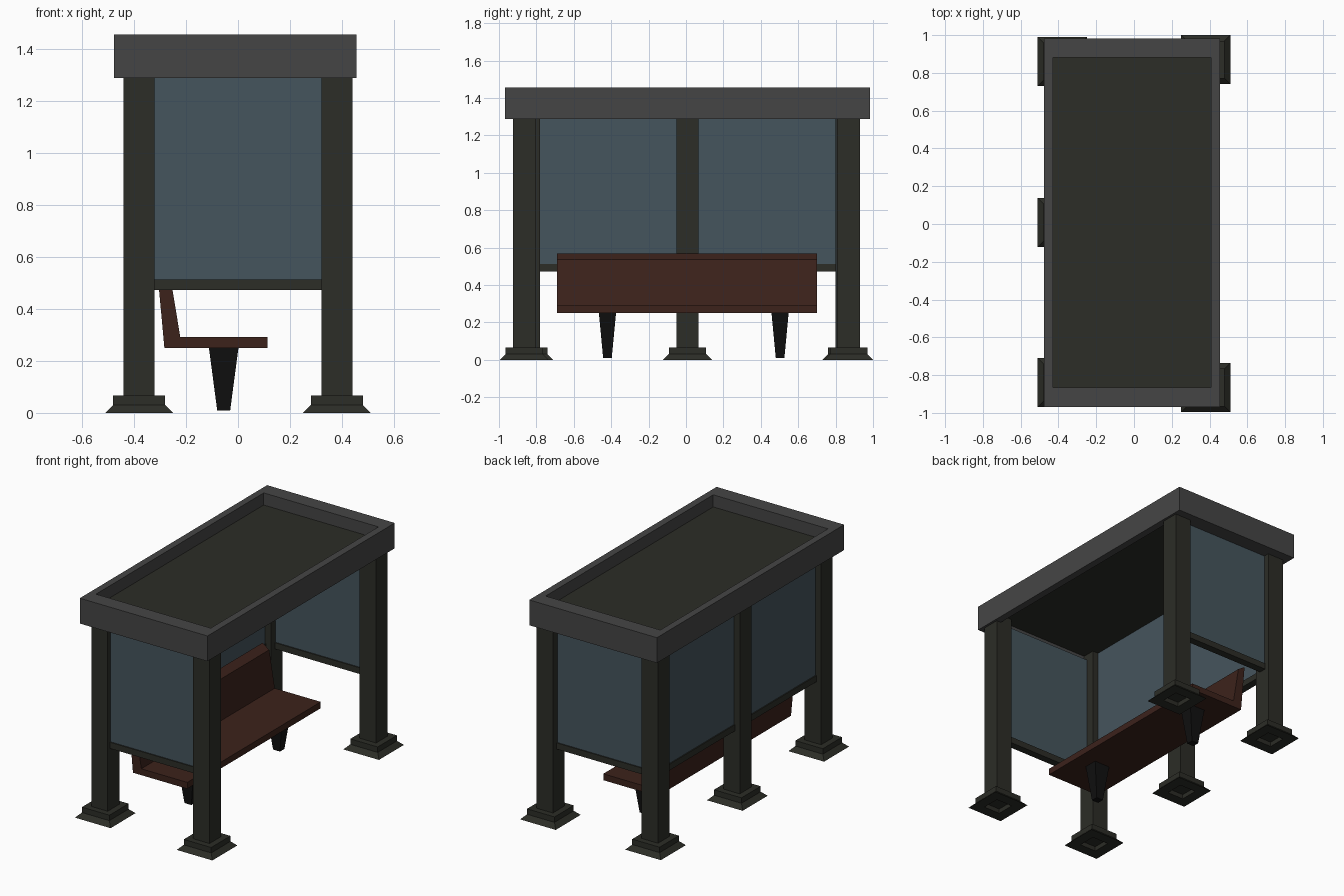
import bpy, bmesh

if "Cube" in bpy.data.objects:
    bpy.data.objects.remove(bpy.data.objects["Cube"])


def material(name, rgb):
    m = bpy.data.materials.new(name)
    m.diffuse_color = (*rgb, 1)
    m.use_nodes = True
    m.node_tree.nodes["Principled BSDF"].inputs["Base Color"].default_value = m.diffuse_color
    return m


METAL = material("dark_metal", (0.025, 0.026, 0.02))
TRIM = material("roof_grey", (0.06, 0.06, 0.06))
GLASS = material("blue_glass", (0.06, 0.09, 0.11))
WOOD = material("brown_wood", (0.045, 0.016, 0.011))
BLACK = material("black_leg", (0.005, 0.005, 0.005))


def finish(name, bm, mat):
    bmesh.ops.recalc_face_normals(bm, faces=bm.faces)
    me = bpy.data.meshes.new(name)
    bm.to_mesh(me)
    bm.free()
    me.materials.append(mat)
    ob = bpy.data.objects.new(name, me)
    bpy.context.collection.objects.link(ob)
    return ob


def loft(name, rings, mat, caps=True, closed=False):
    """Skin a list of rectangles given as (x0, x1, y0, y1, z)."""
    bm = bmesh.new()
    vs = [[bm.verts.new(p) for p in ((a, c, z), (b, c, z), (b, d, z), (a, d, z))]
          for a, b, c, d, z in rings]
    pairs = list(zip(vs, vs[1:])) + ([(vs[-1], vs[0])] if closed else [])
    for lo, hi in pairs:
        for i in range(4):
            j = (i + 1) % 4
            bm.faces.new((lo[i], lo[j], hi[j], hi[i]))
    if caps and not closed:
        bm.faces.new(vs[0])
        bm.faces.new(vs[-1])
    return finish(name, bm, mat)


def box(name, x0, x1, y0, y1, z0, z1, mat):
    return loft(name, [(x0, x1, y0, y1, z0), (x0, x1, y0, y1, z1)], mat)


def square(x, y, r, z):
    return (x - r, x + r, y - r, y + r, z)


# Posts with stepped, hollow-bottomed feet
POSTS = {"front_left_post": (0.38, -0.865), "front_right_post": (0.38, 0.87),
         "back_left_post": (-0.38, -0.84), "back_middle_post": (-0.38, 0.008),
         "back_right_post": (-0.38, 0.86)}
for name, (x, y) in POSTS.items():
    box(name, x - 0.06, x + 0.06, y - 0.06, y + 0.06, 0.03, 1.345, METAL)
    foot = [(0.06, 0.03), (0.06, 0), (0.13, 0), (0.10, 0.03), (0.10, 0.066), (0.06, 0.066)]
    loft(name + "_foot", [square(x, y, r, z) for r, z in foot], METAL, closed=True)

# Side windows with bottom rails
for side, y in (("left", -0.853), ("right", 0.865)):
    box(side + "_window", -0.33, 0.33, y - 0.018, y + 0.018, 0.5, 1.3, GLASS)
    box(side + "_rail", -0.33, 0.33, y - 0.025, y + 0.025, 0.472, 0.513, METAL)

# Back windows with bottom rails
for side, y0, y1 in (("left", -0.79, -0.04), ("right", 0.06, 0.81)):
    box("back_%s_window" % side, -0.398, -0.362, y0, y1, 0.5, 1.34, GLASS)
    box("back_%s_rail" % side, -0.405, -0.355, y0, y1, 0.472, 0.513, METAL)

# Roof rim and recessed roof panel
outer = (-0.476, 0.455, -0.968, 0.983)
inner = (-0.43, 0.407, -0.865, 0.882)
loft("roof_rim", [(*outer, 1.288), (*outer, 1.455), (*inner, 1.455), (*inner, 1.288)],
     TRIM, closed=True)
box("roof_panel", -0.44, 0.415, -0.875, 0.89, 1.34, 1.375, METAL)

# Bench: one side profile swept along its length
profile = [(-0.283, 0.25), (0.113, 0.25), (0.113, 0.292), (-0.222, 0.292),
           (-0.262, 0.535), (-0.312, 0.567)]
bm = bmesh.new()
ends = [[bm.verts.new((x, y, z)) for x, z in profile] for y in (-0.69, 0.7)]
for i in range(len(profile)):
    j = (i + 1) % len(profile)
    bm.faces.new((ends[0][i], ends[0][j], ends[1][j], ends[1][i]))
for e in ends:
    bm.faces.new(e)
finish("bench", bm, WOOD)

# Tapered bench legs
for side, y in (("left", -0.42), ("right", 0.503)):
    loft("bench_%s_leg" % side, [(-0.08, -0.03, y - 0.023, y + 0.023, 0.01),
                                 (-0.112, 0.002, y - 0.046, y + 0.046, 0.252)], BLACK)
